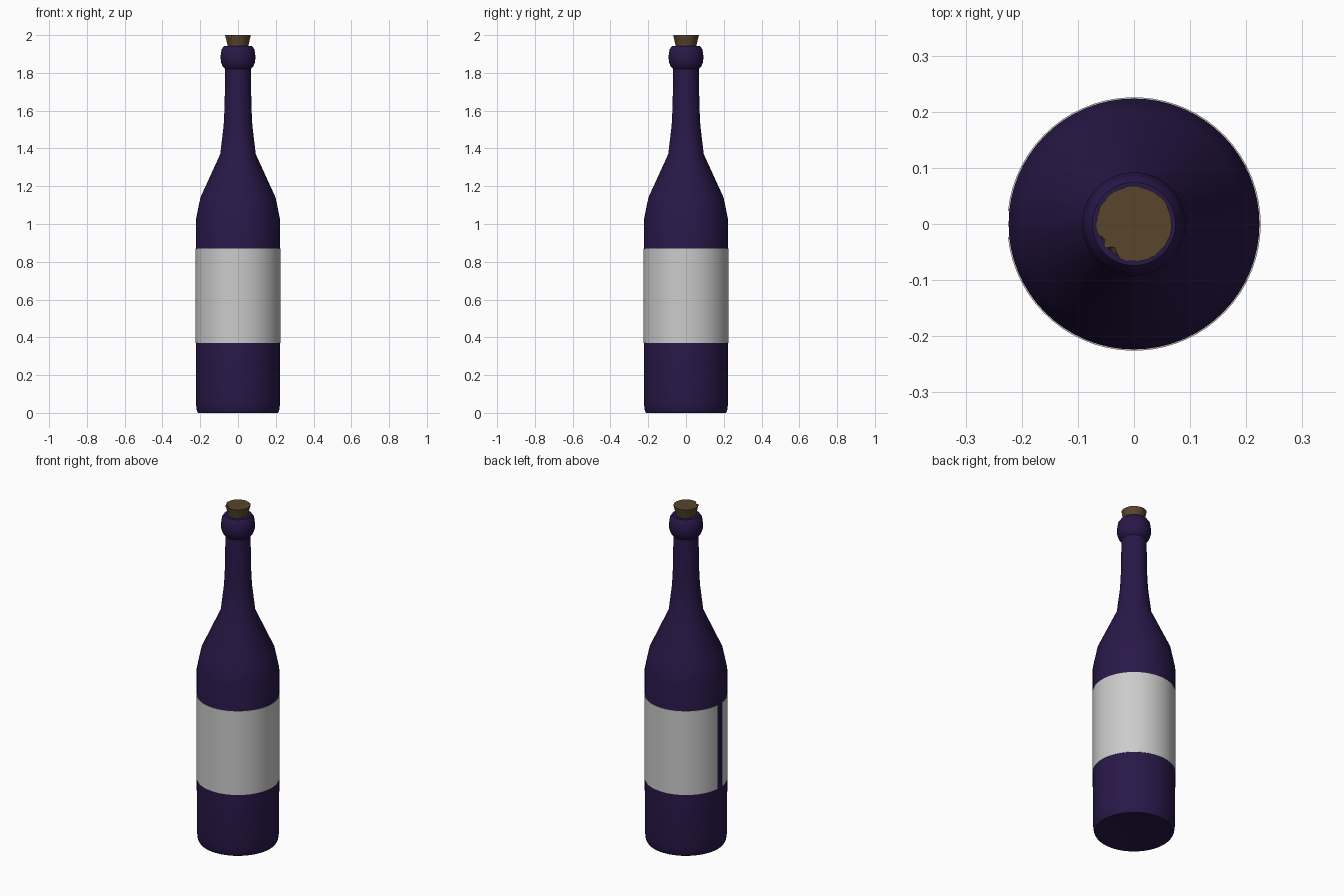
import bpy, bmesh, math, random

if "Cube" in bpy.data.objects:
    bpy.data.objects.remove(bpy.data.objects["Cube"])

random.seed(4)
SEG = 64


def material(name, rgb):
    m = bpy.data.materials.new(name)
    m.diffuse_color = (*rgb, 1)
    m.use_nodes = True
    m.node_tree.nodes["Principled BSDF"].inputs["Base Color"].default_value = m.diffuse_color
    return m


def lathe(name, profile, mat=None, start=0.0, sweep=math.tau, seg=SEG, radius=None,
          loop=False, angle=40):
    """Revolve (r, z) points about z; a partial sweep gets end caps."""
    closed = sweep >= math.tau - 1e-6
    bm = bmesh.new()
    cols = []
    for i in range(seg if closed else seg + 1):
        a = start + sweep * i / seg
        col = []
        for k, (r, z) in enumerate(profile):
            rr = radius(i, k, r) if radius else r
            col.append(bm.verts.new((rr * math.cos(a), rr * math.sin(a), z)))
        cols.append(col)
    n = len(profile)
    for i in range(seg):
        c, d = cols[i], cols[(i + 1) % len(cols)]
        for k in range(n if loop else n - 1):
            m = (k + 1) % n
            bm.faces.new((c[k], d[k], d[m], c[m]))
    if closed and not loop:
        bm.faces.new([c[0] for c in reversed(cols)])
        bm.faces.new([c[-1] for c in cols])
    elif not closed:
        bm.faces.new(cols[0])
        bm.faces.new(list(reversed(cols[-1])))
    bmesh.ops.recalc_face_normals(bm, faces=bm.faces)
    me = bpy.data.meshes.new(name)
    bm.to_mesh(me)
    bm.free()
    ob = bpy.data.objects.new(name, me)
    bpy.context.collection.objects.link(ob)
    if mat:
        me.materials.append(mat)
    bpy.ops.object.select_all(action='DESELECT')
    ob.select_set(True)
    bpy.context.view_layer.objects.active = ob
    bpy.ops.object.shade_smooth_by_angle(angle=math.radians(angle))
    return ob


glass = material("dark_glass", (0.022, 0.009, 0.065))
cork_mat = material("cork_brown", (0.10, 0.06, 0.025))

# Glass bottle: shallow punt, body, shoulder, neck, lip ring, mouth
lathe("bottle", [
    (0.02, 0.02), (0.12, 0.015), (0.19, 0.003), (0.212, 0.0), (0.218, 0.012),
    (0.2225, 0.05), (0.2235, 0.30), (0.2235, 1.02), (0.199, 1.14), (0.094, 1.37),
    (0.076, 1.52), (0.071, 1.62), (0.068, 1.82), (0.082, 1.835), (0.091, 1.86),
    (0.092, 1.89), (0.087, 1.925), (0.074, 1.943), (0.055, 1.943), (0.052, 1.90),
], glass)

# Paper label wrapped round the body with a seam gap on the left side
gap = math.radians(12)
lathe("label", [(0.2235, 0.37), (0.2258, 0.37), (0.2258, 0.87), (0.2235, 0.87)],
      start=math.pi + gap / 2, sweep=math.tau - gap, loop=True)

# Cork: tapered plug with a rough, chipped top edge
rough = [random.uniform(-0.0015, 0.001) for _ in range(SEG)]
chips = {36: 0.007, 37: 0.009, 38: 0.004, 40: 0.009, 41: 0.013, 42: 0.010, 43: 0.005}


def cork_radius(i, k, r):
    if k < 3:
        return r
    return r + rough[i] - chips.get(i, 0)


lathe("cork", [(0.050, 1.91), (0.055, 1.945), (0.0635, 1.982), (0.066, 1.99), (0.0675, 2.0)],
      cork_mat, radius=cork_radius)
